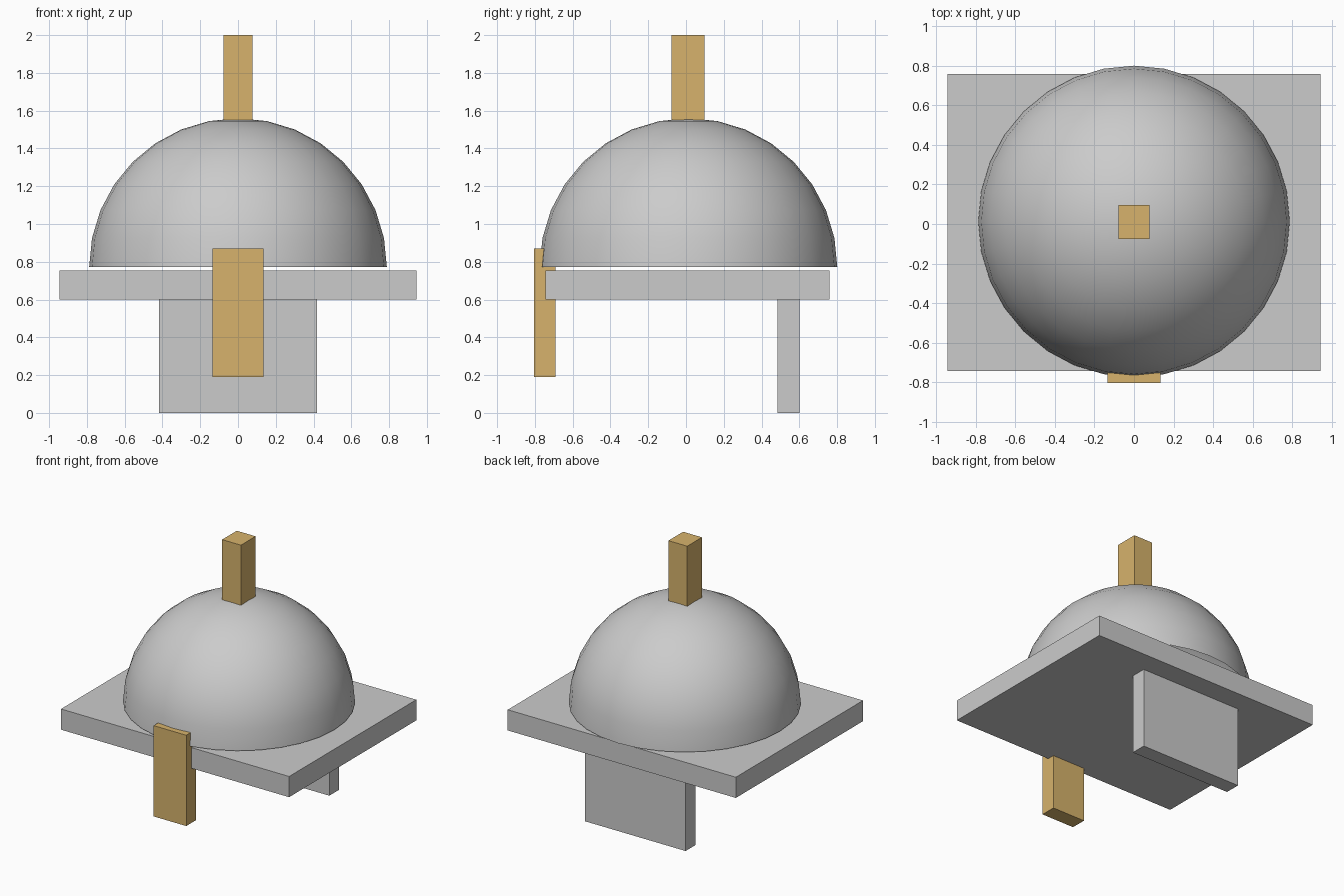
import bpy, bmesh
from mathutils import Vector

if "Cube" in bpy.data.objects:
    bpy.data.objects.remove(bpy.data.objects["Cube"])


def box(name, lo, hi, mat=None):
    lo, hi = Vector(lo), Vector(hi)
    bpy.ops.mesh.primitive_cube_add(size=1, location=(lo + hi) / 2)
    ob = bpy.context.object
    ob.name = name
    ob.scale = hi - lo
    bpy.ops.object.transform_apply(location=False, rotation=False, scale=True)
    if mat:
        ob.data.materials.append(mat)
    return ob


gold = bpy.data.materials.new("gold")
gold.diffuse_color = (0.68, 0.45, 0.15, 1)
gold.use_nodes = True
gold.node_tree.nodes["Principled BSDF"].inputs["Base Color"].default_value = gold.diffuse_color

# Base slab and rear support plate
box("base_slab", (-0.945, -0.745, 0.60), (0.945, 0.76, 0.755))
box("rear_support", (-0.417, 0.485, 0), (0.417, 0.60, 0.60))

# Gold front plate and top post
box("front_plate", (-0.135, -0.805, 0.19), (0.135, -0.69, 0.87), gold)
box("top_post", (-0.078, -0.077, 1.55), (0.078, 0.097, 2.0), gold)

# Open hemispherical dome floating just above the slab
bpy.ops.mesh.primitive_uv_sphere_add(segments=32, ring_count=16, radius=0.788,
                                     location=(0, 0.013, 0.772))
dome = bpy.context.object
dome.name = "dome"
bm = bmesh.new()
bm.from_mesh(dome.data)
bmesh.ops.delete(bm, geom=[v for v in bm.verts if v.co.z < -0.01], context='VERTS')
bm.to_mesh(dome.data)
bm.free()
bpy.ops.object.shade_smooth_by_angle()
